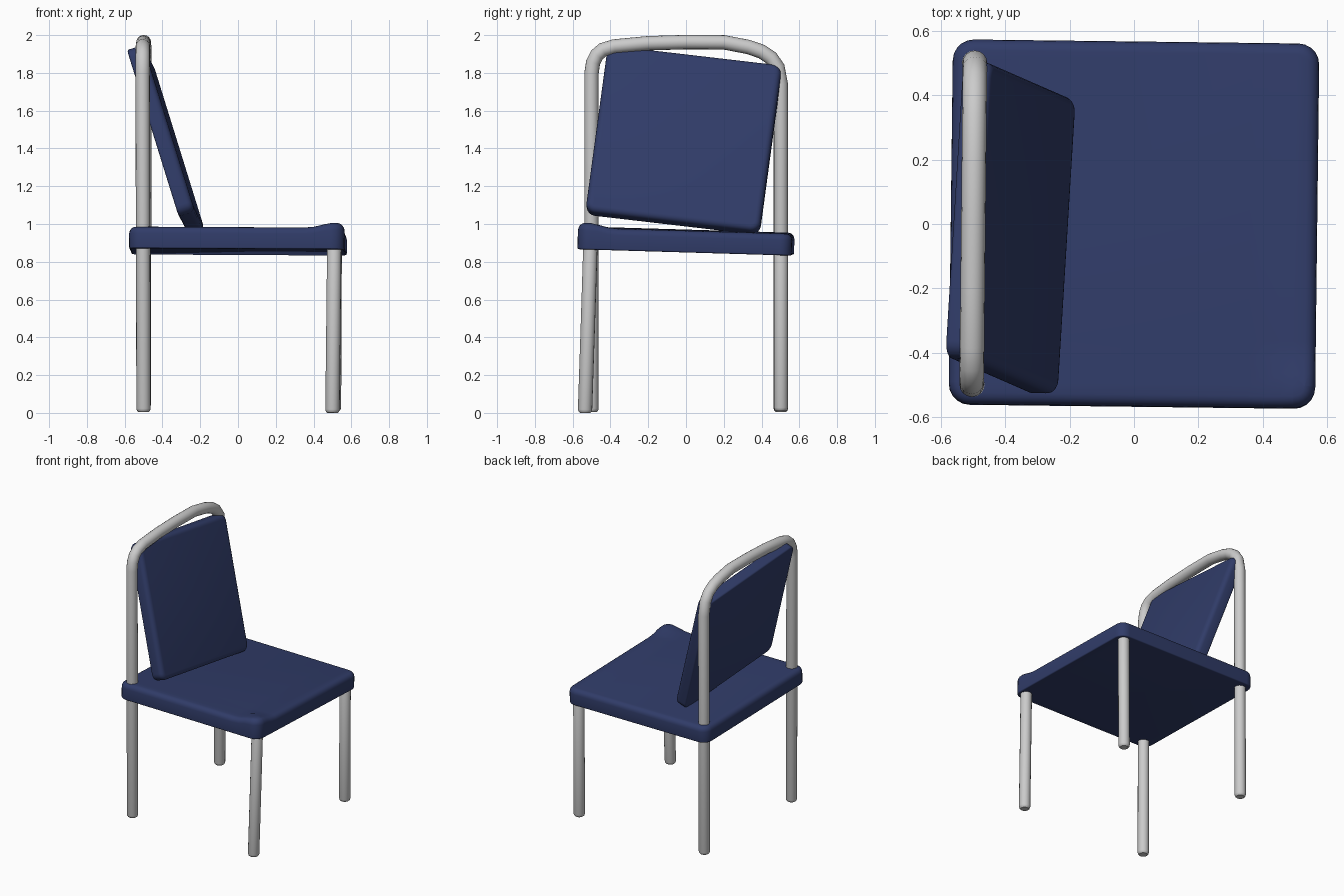
import bpy, bmesh
from math import radians
from mathutils import Vector, Matrix, Euler

if "Cube" in bpy.data.objects:
    bpy.data.objects.remove(bpy.data.objects["Cube"])

R = 0.038  # tube radius

blue = bpy.data.materials.new("blue_padding")
blue.diffuse_color = (0.03, 0.045, 0.14, 1)
blue.use_nodes = True
blue.node_tree.nodes["Principled BSDF"].inputs["Base Color"].default_value = blue.diffuse_color


def finish(obj, angle=40):
    bpy.ops.object.select_all(action='DESELECT')
    obj.select_set(True)
    bpy.context.view_layer.objects.active = obj
    if obj.type == 'CURVE':
        bpy.ops.object.convert(target='MESH')
    bpy.ops.object.shade_smooth_by_angle(angle=radians(angle))


def tube(name, pts):
    """Round tube along points, with softened ends."""
    pts = [Vector(p) for p in pts]
    first = (pts[1] - pts[0]).normalized()
    last = (pts[-2] - pts[-1]).normalized()
    path = [(pts[0], .72), (pts[0] + first * .006, .9), (pts[0] + first * .018, 1)]
    path += [(p, 1) for p in pts[1:-1]]
    path += [(pts[-1] + last * .018, 1), (pts[-1] + last * .006, .9), (pts[-1], .72)]
    cu = bpy.data.curves.new(name, 'CURVE')
    cu.dimensions = '3D'
    cu.bevel_depth = R
    cu.bevel_resolution = 6
    cu.use_fill_caps = True
    sp = cu.splines.new('POLY')
    sp.points.add(len(path) - 1)
    for q, (p, r) in zip(sp.points, path):
        q.co = (*p, 1)
        q.radius = r
    obj = bpy.data.objects.new(name, cu)
    bpy.context.collection.objects.link(obj)
    finish(obj)


def padded_box(name, size, matrix, side, top, bottom, shape=None):
    """Box with rounded upright edges and separately rounded rims."""
    bm = bmesh.new()
    bmesh.ops.create_cube(bm, size=1, matrix=Matrix.Diagonal((*size, 1)))
    upright = [e for e in bm.edges if abs(e.verts[0].co.z - e.verts[1].co.z) > .01]
    bmesh.ops.bevel(bm, geom=upright, offset=side, segments=5, profile=.5, affect='EDGES')
    for sign, width in ((1, top), (-1, bottom)):
        rim = [e for e in bm.edges if all(v.co.z * sign > size[2] / 2 - 1e-4 for v in e.verts)]
        bmesh.ops.bevel(bm, geom=rim, offset=width, segments=4, profile=.5, affect='EDGES')
    if shape:
        shape(bm)
    me = bpy.data.meshes.new(name)
    bm.to_mesh(me)
    bm.free()
    me.materials.append(blue)
    obj = bpy.data.objects.new(name, me)
    obj.matrix_world = matrix
    bpy.context.collection.objects.link(obj)
    finish(obj)


def raise_corner(bm):
    """Small lump at the front corner of the seat."""
    for d in (.36, .41, .46, .5):
        for co, no in (((d, 0, 0), (1, 0, 0)), ((0, -d, 0), (0, 1, 0))):
            bmesh.ops.bisect_plane(bm, geom=bm.verts[:] + bm.edges[:] + bm.faces[:],
                                   plane_co=co, plane_no=no)
    for v in bm.verts:
        if v.co.z > .02:
            d = max(abs(v.co.x - .52), abs(v.co.y + .52))
            t = max(0, 1 - d / .15)
            v.co.z += .026 * t * t * (3 - 2 * t)


# back hoop, both rear legs in one bent tube
arch = [(-.5, 1.80), (-.492, 1.855), (-.472, 1.895), (-.44, 1.922), (-.38, 1.94),
        (-.2, 1.957), (0, 1.963), (.2, 1.962), (.33, 1.937), (.40, 1.913),
        (.45, 1.88), (.485, 1.83), (.502, 1.74)]
tube("back_frame", [(-.5, -.5, 0.005)] + [(-.5 + .01 * y, y, z) for y, z in arch]
     + [(-.5, .502, 0.005)])

# front legs
tube("front_leg_a", [(.50, -.535, 0), (.505, -.52, .45), (.51, -.505, .92)])
tube("front_leg_b", [(.508, .503, .01), (.51, .503, .45), (.512, .503, .90)])

# seat, slightly tilted and turned
seat_m = Matrix.Translation((0, 0, .91)) @ Euler((radians(-1.7), radians(.3), radians(-.7))).to_matrix().to_4x4()
padded_box("seat", (1.14, 1.135, .115), seat_m, .065, .035, .008, raise_corner)

# leaning backrest, knocked askew
u = Vector((.055, .90, -.105)).normalized()
v = Vector((-.27, .12, .87))
v = (v - u * v.dot(u)).normalized()
n = u.cross(v)
back_m = Matrix((u, v, n)).transposed().to_4x4()
back_m.translation = (-.382, -.012, 1.446)
padded_box("backrest", (.93, .93, .09), back_m, .05, .03, .012)
